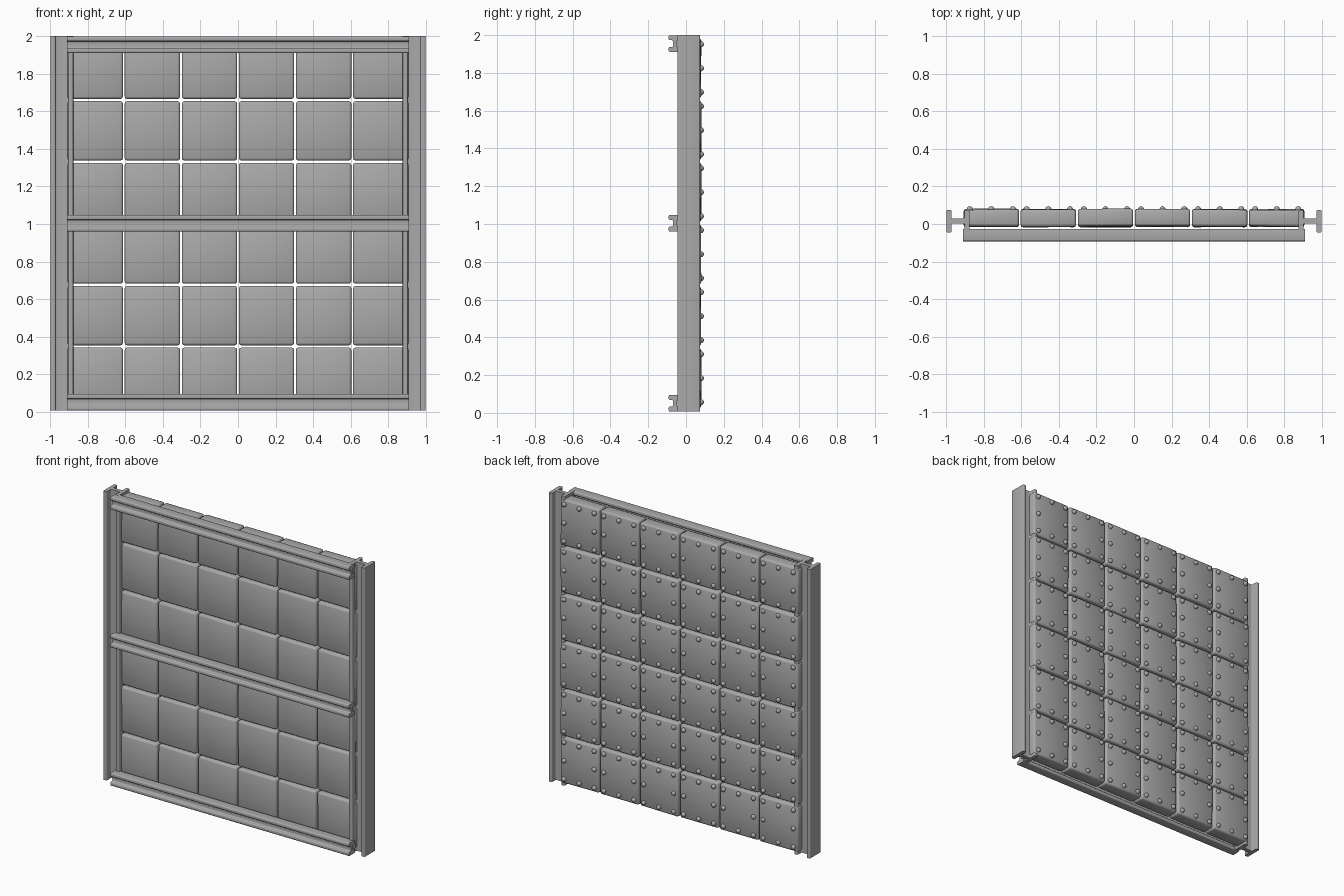
import bpy, bmesh, random
from mathutils import Matrix, Vector

if "Cube" in bpy.data.objects:
    bpy.data.objects.remove(bpy.data.objects["Cube"])

random.seed(4)

steel = bpy.data.materials.new("grey steel")
steel.diffuse_color = (0.40, 0.40, 0.40, 1)
steel.use_nodes = True
steel.node_tree.nodes["Principled BSDF"].inputs["Base Color"].default_value = steel.diffuse_color


def finish(bm, name, angle=0.6):
    bmesh.ops.recalc_face_normals(bm, faces=bm.faces)
    mesh = bpy.data.meshes.new(name)
    bm.to_mesh(mesh)
    bm.free()
    mesh.materials.append(steel)
    obj = bpy.data.objects.new(name, mesh)
    bpy.context.collection.objects.link(obj)
    bpy.ops.object.select_all(action='DESELECT')
    bpy.context.view_layer.objects.active = obj
    obj.select_set(True)
    bpy.ops.object.shade_smooth_by_angle(angle=angle)
    return obj


def beam(name, a0, a1, y0, y1, start, end, flange, web0, web1, vertical, r):
    """Extrude an I section: flanges at a0 and a1, web between them."""
    f0, f1 = a0 + flange, a1 - flange
    profile = [(a0, y0), (f0, y0), (f0, web0), (f1, web0), (f1, y0), (a1, y0),
               (a1, y1), (f1, y1), (f1, web1), (f0, web1), (f0, y1), (a0, y1)]
    bm = bmesh.new()
    place = (lambda a, y, t: (a, y, t)) if vertical else (lambda a, y, t: (t, y, a))
    face = bm.faces.new([bm.verts.new(place(a, y, start)) for a, y in profile])
    new = bmesh.ops.extrude_face_region(bm, geom=[face])["geom"]
    shift = Vector(place(0, 0, end - start))
    bmesh.ops.translate(bm, vec=shift, verts=[v for v in new if isinstance(v, bmesh.types.BMVert)])
    # round the long edges only
    axis = 2 if vertical else 0
    long_edges = [e for e in bm.edges if abs(e.verts[0].co[axis] - e.verts[1].co[axis]) > 0.5]
    bmesh.ops.bevel(bm, geom=long_edges, offset=r, segments=3, profile=0.5, affect='EDGES')
    return finish(bm, name)


# Upright side beams
for side, name in ((-1, "left_post"), (1, "right_post")):
    a, b = sorted((side * 0.998, side * 0.877))
    beam(name, a, b, -0.045, 0.074, 0.008, 2.0, 0.026, 0.003, 0.03, True, 0.006)

# Horizontal front rails
for name, z in (("bottom_rail", 0.051), ("middle_rail", 1.004), ("top_rail", 1.955)):
    beam(name, z - 0.044, z + 0.044, -0.092, -0.026, -0.91, 0.91, 0.026, -0.069, -0.048, False, 0.007)

# Grid of slightly dented plates, each with eight rivets on the back
N, PX, PZ, Z0 = 6, 0.304, 0.328, 0.02
plates, rivets = bmesh.new(), bmesh.new()
for col in range(N):
    for row in range(N):
        cx = (col - 2.5) * PX
        cz = Z0 + (row + 0.5) * PZ
        box = bmesh.ops.create_cube(plates, size=1, matrix=Matrix.Translation((cx, 0.032, cz))
                                    @ Matrix.Diagonal((PX - 0.009, 0.092, PZ - 0.012, 1)))
        for v in box["verts"]:
            v.co.y += random.uniform(-0.004, 0.004)
        edges = list({e for v in box["verts"] for e in v.link_edges})
        bmesh.ops.bevel(plates, geom=edges, offset=0.013, segments=2, profile=0.5, affect='EDGES')
        for i in (-1, 0, 1):
            for j in (-1, 0, 1):
                if i or j:
                    pos = (cx + i * 0.115, 0.079, cz + j * 0.127)
                    bmesh.ops.create_uvsphere(rivets, u_segments=12, v_segments=8, radius=0.016,
                                              matrix=Matrix.Translation(pos))
finish(plates, "wall_plates", 0.9)
finish(rivets, "rivets", 1.0)
